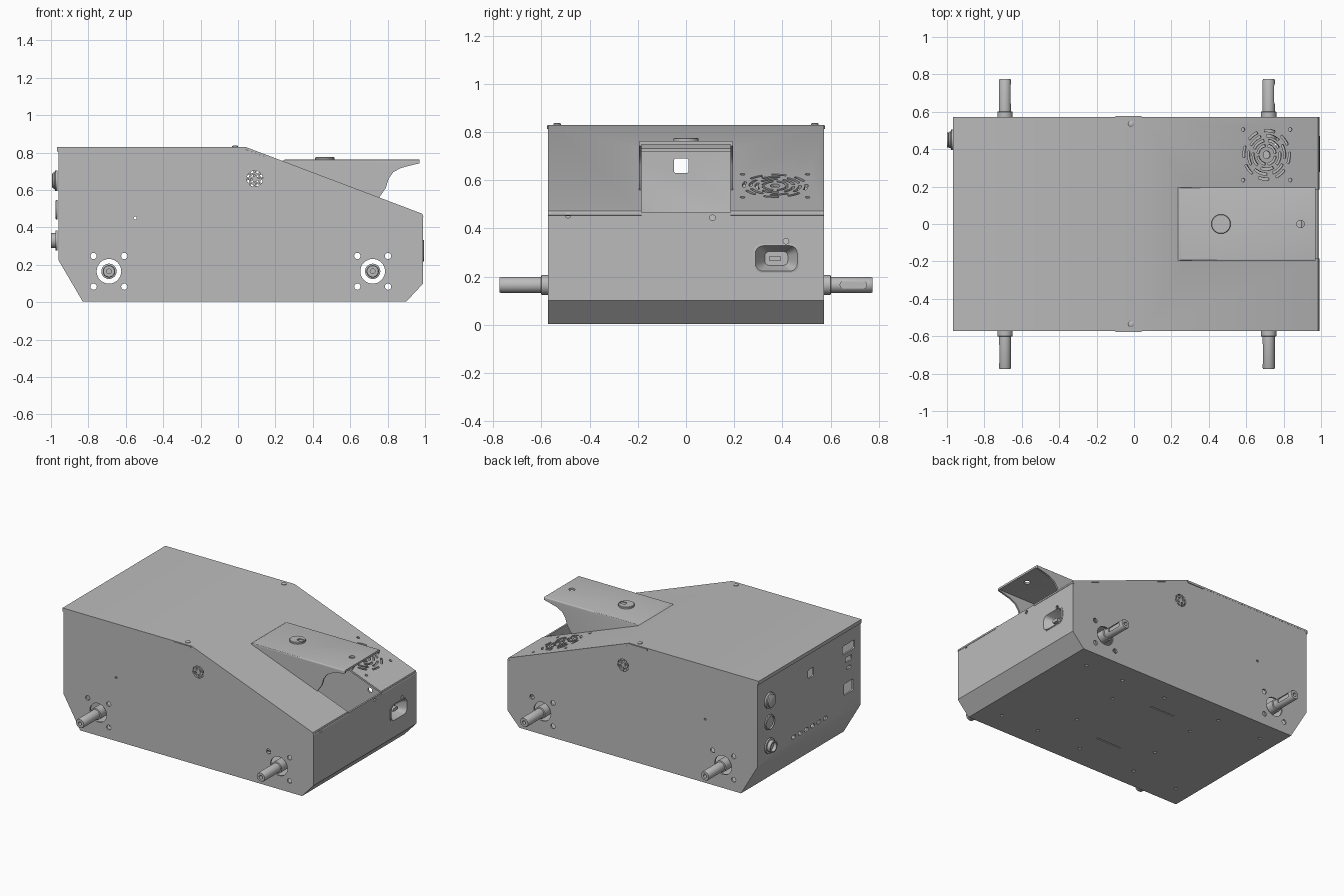
import bpy, bmesh
from math import sin, cos, pi, radians
from mathutils import Vector, Matrix

if "Cube" in bpy.data.objects:
    bpy.data.objects.remove(bpy.data.objects["Cube"])

metal = bpy.data.materials.new("grey metal")
metal.use_nodes = True
GREY = (0.5, 0.5, 0.5, 1)
metal.diffuse_color = GREY
metal.node_tree.nodes["Principled BSDF"].inputs["Base Color"].default_value = GREY


def frame(origin, u, v):
    """Local XY plane spanned by u and v, local Z along u x v."""
    u, v = Vector(u).normalized(), Vector(v).normalized()
    m = Matrix((u, v, u.cross(v))).transposed().to_4x4()
    m.translation = origin
    return m


def side(x, z, s=1, y=0.0):
    """Plane on a side wall; local Z points outwards (s = -1 front, 1 back)."""
    return frame((x, s * y, z), (-s, 0, 0), (0, 0, 1))


def rear(y, z):
    return frame((-0.965, y, z), (0, -1, 0), (0, 0, 1))


def nose(y, z):
    return frame((0.99, y, z), (0, 1, 0), (0, 0, 1))


def circle(r, n=24):
    return [(r * cos(2 * pi * i / n), r * sin(2 * pi * i / n)) for i in range(n)]


def rounded(w, h, r, n=5):
    pts = []
    for k, (sx, sy) in enumerate([(1, 1), (-1, 1), (-1, -1), (1, -1)]):
        for i in range(n):
            a = pi / 2 * (k + i / (n - 1))
            pts.append((sx * (w / 2 - r) + r * cos(a), sy * (h / 2 - r) + r * sin(a)))
    return pts


def arc(r, width, a0, a1, n=8):
    ang = [radians(a0 + (a1 - a0) * i / n) for i in range(n + 1)]
    outer, inner = r + width / 2, r - width / 2
    return ([(outer * cos(a), outer * sin(a)) for a in ang]
            + [(inner * cos(a), inner * sin(a)) for a in reversed(ang)])


def loft(name, pts, steps, m=Matrix(), smooth=True):
    """Closed solid from an outline, repeated at (scale, depth) steps."""
    bm = bmesh.new()
    rings = [[bm.verts.new(m @ Vector((x * s, y * s, d))) for x, y in pts] for s, d in steps]
    n = len(pts)
    for a, b in zip(rings, rings[1:]):
        for i in range(n):
            bm.faces.new((a[i], a[(i + 1) % n], b[(i + 1) % n], b[i]))
    bm.faces.new(rings[0])
    bm.faces.new(rings[-1])
    bmesh.ops.recalc_face_normals(bm, faces=bm.faces)
    mesh = bpy.data.meshes.new(name)
    bm.to_mesh(mesh)
    bm.free()
    mesh.materials.append(metal)
    ob = bpy.data.objects.new(name, mesh)
    bpy.context.scene.collection.objects.link(ob)
    if smooth:
        finish(ob)
    return ob


def finish(ob):
    bpy.ops.object.select_all(action="DESELECT")
    ob.select_set(True)
    bpy.context.view_layer.objects.active = ob
    bpy.ops.object.shade_smooth_by_angle(angle=radians(35))


def cutter(pts, m, depth=0.06):
    return loft("cutter", pts, [(1, -depth), (1, depth)], m, False)


def cut(target, cutters):
    """Cut all the given solids out of the target and discard them."""
    group = bpy.data.collections.new("cutters")
    for c in cutters:
        group.objects.link(c)
    mod = target.modifiers.new("cut", "BOOLEAN")
    mod.operand_type = "COLLECTION"
    mod.collection = group
    mod.solver = "EXACT"
    deps = bpy.context.evaluated_depsgraph_get()
    mesh = bpy.data.meshes.new_from_object(target.evaluated_get(deps))
    target.modifiers.clear()
    target.data = mesh
    for c in cutters:
        bpy.data.objects.remove(c)
    bpy.data.collections.remove(group)
    finish(target)


def strip(path, t):
    """Outline of a bent sheet: the path plus its copy moved left by t."""
    p = [Vector(q) for q in path]
    dirs = [(b - a).normalized() for a, b in zip(p, p[1:])]
    inner = []
    for i, q in enumerate(p):
        a, b = dirs[max(i - 1, 0)], dirs[min(i, len(dirs) - 1)]
        na, nb = Vector((-a.y, a.x)), Vector((-b.y, b.x))
        inner.append(q + (na + nb) * t / (1 + na.dot(nb)))
    return [tuple(q) for q in p + inner[::-1]]


XZ = frame((0, 0, 0), (1, 0, 0), (0, 0, 1))
AXLES = [(-0.69, 0.165), (0.72, 0.165)]
T = 0.012

# Bent lid: flat top, then slope with handle notch and fan vent
lid_path = [(0.992, 0.455), (0.985, 0.473), (0.04, 0.83), (-0.968, 0.83), (-0.968, 0.805)]
lid = loft("lid", strip(lid_path, T), [(1, -0.573), (1, 0.573)], XZ)
slope = (0.945, 0, -0.357)
vent = frame((0.71, 0.37, 0.577), slope, (0, 1, 0))
slots = [cutter(circle(0.02), vent)]
for k, (r, count) in enumerate([(0.05, 4), (0.077, 5), (0.103, 6), (0.13, 8)]):
    step = 360 / count
    for i in range(count):
        a = step * i + 20 * k
        slots.append(cutter(arc(r, 0.013, a + 9, a + step - 9), vent))
for sx in (-1, 1):
    for sy in (-1, 1):
        slots.append(cutter(circle(0.01, 12), vent @ Matrix.Translation((sx * 0.135, sy * 0.135, 0))))
notch = [(0.3, 0.6), (0.3, 0.9), (1.1, 0.9), (1.1, 0.4), (0.9, 0.4)]
slots.append(loft("cutter", notch, [(1, -0.185), (1, 0.185)], XZ, False))
cut(lid, slots)

# Lower tray: rear panel, floor and nose in one bent sheet
tray_path = [(-0.96, 0.815), (-0.96, 0.225), (-0.83, 0.003), (0.9, 0.003), (0.99, 0.1), (0.99, 0.465)]
tray = loft("tray", strip(tray_path, T), [(1, -0.56), (1, 0.56)], XZ)
floor_holes = [(x, y) for x in (-0.7, -0.35, 0.1, 0.45, 0.75) for y in (-0.42, 0.42)]
floor_holes += [(-0.3, -0.15), (-0.3, 0.2), (0.35, -0.15), (0.35, 0.2)]
holes = [cutter(circle(0.012, 10), Matrix.Translation((x, y, 0))) for x, y in floor_holes]
holes += [cutter(rounded(0.2, 0.008, 0.003), Matrix.Translation((0, y, 0))) for y in (-0.25, 0.28)]
holes += [cutter(rounded(0.19, 0.115, 0.035), nose(0.375, 0.275))]
holes += [cutter(circle(0.012, 10), nose(y, z)) for y, z in [(-0.49, 0.455), (0.11, 0.443), (0.415, 0.347)]]
ports = [(-0.44, 0.68, 0.13, 0.06), (-0.44, 0.6, 0.07, 0.035), (-0.44, 0.54, 0.05, 0.02),
         (-0.44, 0.4, 0.1, 0.08), (-0.02, 0.66, 0.06, 0.06)]
ports += [(0.17 - 0.07 * i, 0.28, 0.04, 0.025) for i in range(6)]
holes += [cutter(rounded(w, h, 0.008), rear(y, z)) for y, z, w, h in ports]
cut(tray, holes)

# Side plates with shaft openings, mounting holes and small round grille
plate = [(-0.96, 0.818), (-0.96, 0.225), (-0.83, 0.003), (0.9, 0.003),
         (0.99, 0.1), (0.99, 0.462), (0.036, 0.818)]
for s, label in ((-1, "front"), (1, "back")):
    wall = loft(label + "_side_plate", plate, [(1, -s * 0.56), (1, -s * 0.572)], XZ)
    holes = []
    for x, z in AXLES:
        holes.append(cutter(circle(0.066, 32), side(x, z, s, 0.565)))
        holes += [cutter(circle(0.017, 12), side(x + dx, z + dz, s, 0.565))
                  for dx in (-0.082, 0.082) for dz in (-0.082, 0.082)]
    grille = side(0.09, 0.66, s, 0.565)
    holes += [cutter(arc(0.038, 0.01, a, a + 33, 4), grille) for a in range(0, 360, 45)]
    holes += [cutter(arc(0.02, 0.008, a, a + 60, 4), grille) for a in range(0, 360, 90)]
    holes.append(cutter(circle(0.008, 10), side(-0.55, 0.45, s, 0.565)))
    cut(wall, holes)

    # Overlapping lid tab and its screw
    tab = [(-0.1, 0.826), (-0.1, 0.812), (0.03, 0.812), (0.04, 0.826)]
    loft(label + "_lid_tab", tab, [(1, -s * 0.568), (1, -s * 0.577)], XZ)
    loft(label + "_lid_screw", circle(0.016), [(1, 0), (1, 0.005), (0.6, 0.009)],
         Matrix.Translation((-0.015, s * 0.535, 0.829)))

    # Wheel shafts with collar, centre hole and keyway
    for (x, z), end in zip(AXLES, ("rear", "nose")):
        m = side(x, z, s)
        shaft = loft(f"{label}_{end}_shaft", circle(0.033, 32),
                     [(1, 0.45), (1.24, 0.45), (1.24, 0.6), (1, 0.602), (1, 0.768), (0.9, 0.775)], m)
        key = frame((x + s * 0.033, s * 0.695, z), (0, 1, 0), (0, 0, 1))
        cut(shaft, [cutter(circle(0.013, 16), m @ Matrix.Translation((0, 0, 0.775)), 0.03),
                    cutter(rounded(0.11, 0.03, 0.014), key, 0.01)])

# Rear round controls and connector
loft("power_button", circle(0.055, 32), [(1, 0), (1, 0.012), (0.8, 0.016), (0.78, 0.024), (0.6, 0.03)], rear(0.45, 0.65))
loft("round_socket", circle(0.052, 32), [(1, 0), (1, 0.008), (0.85, 0.012), (0.8, 0.003)], rear(0.45, 0.495))
loft("round_connector", circle(0.045, 32),
     [(1.2, 0), (1.2, 0.01), (0.9, 0.011), (0.9, 0.035), (0.7, 0.035), (0.68, 0.012)], rear(0.45, 0.33))

# Recessed power inlet in the nose
loft("power_inlet", rounded(0.19, 0.115, 0.035),
     [(1.02, -0.08), (1.02, 0.003), (0.92, 0.005), (0.7, -0.03), (0.5, -0.06)], nose(0.375, 0.275))
loft("inlet_pin_block", rounded(0.05, 0.022, 0.006), [(1, -0.065), (1, -0.02)], nose(0.37, 0.275))

# Raised handle bracket: top plate and two curved cheeks
handle = [(0.235, 0.755), (0.25, 0.762), (0.97, 0.762), (0.97, 0.742), (0.93, 0.733), (0.87, 0.717),
          (0.83, 0.695), (0.805, 0.66), (0.79, 0.61), (0.755, 0.56)]
bracket = loft("handle_bracket", handle, [(1, -0.196), (1, 0.196)], XZ, False)
bevel = bracket.modifiers.new("round", "BEVEL")
bevel.width, bevel.segments, bevel.limit_method = 0.03, 4, "WEIGHT"
weights = bracket.data.attributes.new("bevel_weight_edge", "FLOAT", "EDGE")
for e in bracket.data.edges:
    a, b = (bracket.data.vertices[i].co for i in e.vertices)
    if abs(a.y - b.y) < 0.01 and min(a.z, b.z) > 0.76:
        weights.data[e.index].value = 1
inside = [(0.2, 0.5), (0.2, 0.748), (1.1, 0.748), (1.1, 0.5)]
cut(bracket, [loft("cutter", inside, [(1, -0.184), (1, 0.184)], XZ, False),
              cutter(circle(0.02), Matrix.Translation((0.89, 0, 0.755)))])

# Round knob with slot on the bracket
knob = loft("bracket_knob", circle(0.052, 32), [(1, 0), (1, 0.012), (0.95, 0.015)],
            Matrix.Translation((0.465, 0, 0.76)))
cut(knob, [cutter(rounded(0.045, 0.03, 0.005), Matrix.Translation((0.49, 0, 0.785)), 0.016)])
